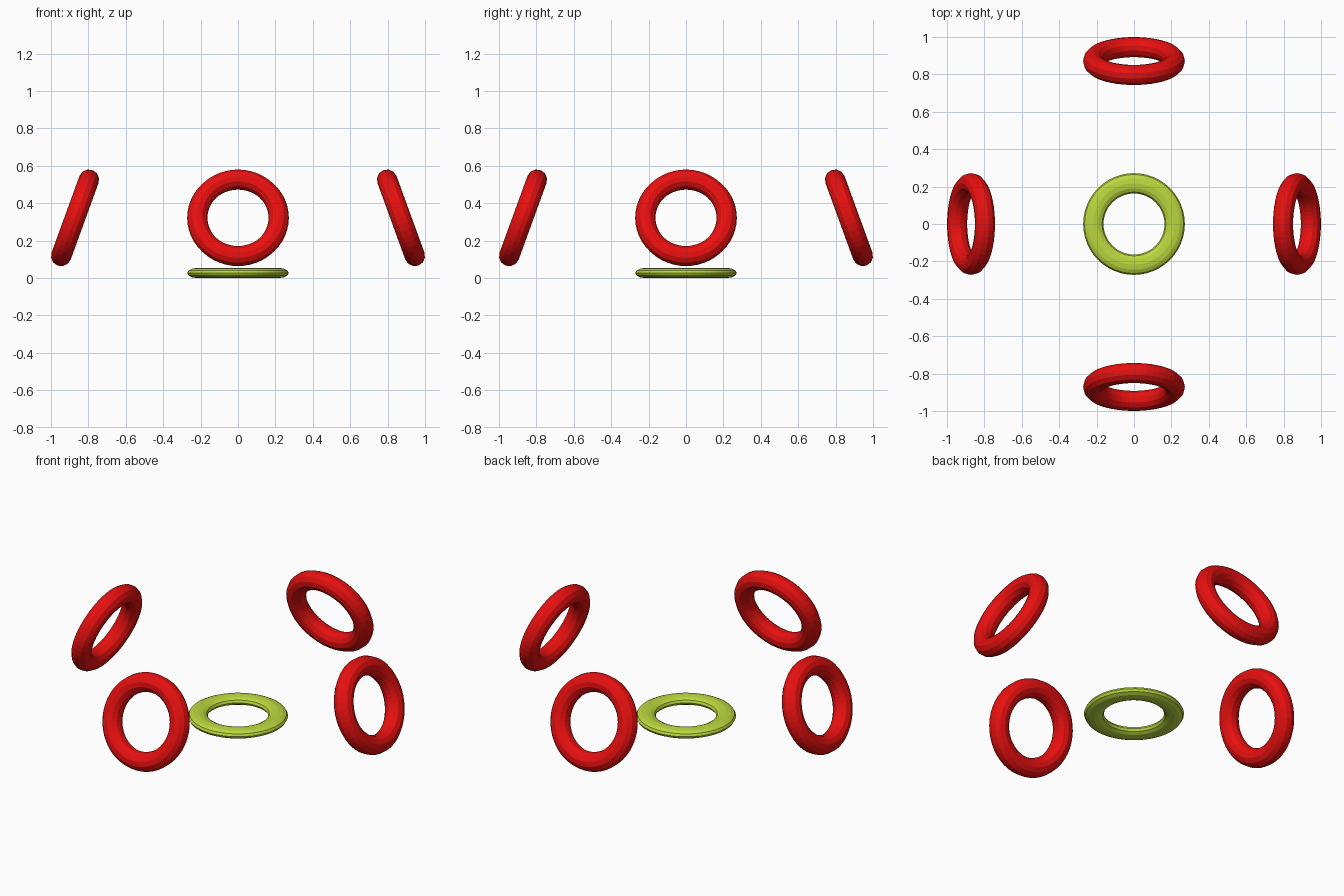
import bpy, math
from mathutils import Matrix

if "Cube" in bpy.data.objects:
    bpy.data.objects.remove(bpy.data.objects["Cube"])

R, r = 0.2175, 0.0544          # ring and tube radius
TILT = math.radians(20)
DIST = 1 - R * math.sin(TILT) - r
HEIGHT = 0.322


def material(name, color):
    m = bpy.data.materials.new(name)
    m.diffuse_color = (*color, 1)
    m.use_nodes = True
    m.node_tree.nodes["Principled BSDF"].inputs["Base Color"].default_value = m.diffuse_color
    return m


def ring(name, mat, matrix):
    bpy.ops.mesh.primitive_torus_add(major_segments=48, minor_segments=12,
                                     major_radius=R, minor_radius=r)
    ob = bpy.context.object
    ob.name = name
    ob.data.transform(matrix)
    ob.data.materials.append(mat)
    return ob


red = material("red", (0.80, 0.005, 0.005))
lime = material("lime green", (0.50, 0.68, 0.05))

# Flattened ring lying on the ground
ring("floor_ring", lime,
     Matrix.Translation((0, 0, r / 2)) @ Matrix.Diagonal((1, 1, 0.5, 1)))

# Four upright rings around it, tops leaning inwards
for i, side in enumerate(("right", "back", "left", "front")):
    ring(side + "_ring", red,
         Matrix.Rotation(i * math.pi / 2, 4, 'Z')
         @ Matrix.Translation((DIST, 0, HEIGHT))
         @ Matrix.Rotation(math.pi / 2 - TILT, 4, 'Y'))
